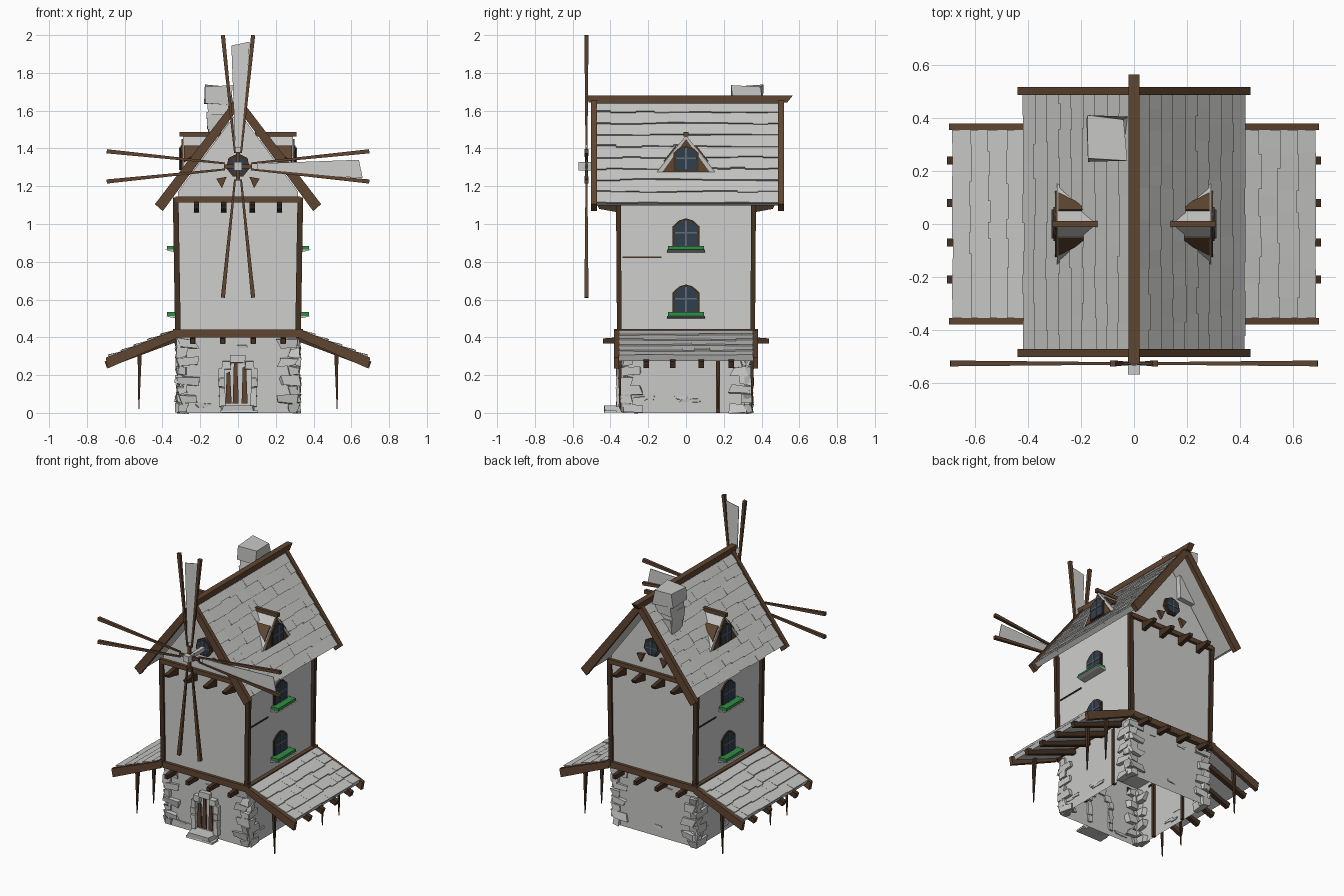
import bpy, bmesh, math, random
from mathutils import Vector

random.seed(4)
cube = bpy.data.objects.get("Cube")
if cube:
    bpy.data.objects.remove(cube)


def material(name, r, g, b):
    m = bpy.data.materials.new(name)
    m.use_nodes = True
    m.diffuse_color = (r, g, b, 1)
    m.node_tree.nodes["Principled BSDF"].inputs["Base Color"].default_value = (r, g, b, 1)
    return m


PLASTER = material("pale plaster", .62, .62, .61)
STONE = material("grey stone", .58, .58, .57)
SHINGLE = material("shingle grey", .56, .56, .55)
WOOD = material("brown wood", .115, .06, .03)
DARK = material("dark wood", .06, .032, .017)
GLASS = material("blue glass", .03, .05, .075)
LEAD = material("window lead", .13, .15, .17)
GREEN = material("green planter", .03, .27, .06)


# A piece is two matching loops of points, joined into a solid
def slab(axis, pts, lo, hi):
    i = "xyz".index(axis)
    def loop(v):
        return [Vector(p[:i] + (v,) + p[i:]) for p in pts]
    return loop(lo), loop(hi)


def box(x0, x1, y0, y1, z0, z1):
    return slab("z", [(x0, y0), (x1, y0), (x1, y1), (x0, y1)], z0, z1)


def beam(a, b, w, h, taper=1.0):
    a, b = Vector(a), Vector(b)
    d = (b - a).normalized()
    s = d.cross(Vector((0, 1, 0)) if abs(d.y) < .9 else Vector((0, 0, 1))).normalized()
    t = d.cross(s)
    def ring(c, k):
        return [c + s * (w * k * i / 2) + t * (h * k * j / 2)
                for i, j in ((-1, -1), (1, -1), (1, 1), (-1, 1))]
    return ring(a, 1), ring(b, taper)


def rock(c, size, jitter=.25):
    c, size = Vector(c), Vector(size)
    return tuple([c + Vector(k * n * (.5 + random.uniform(-jitter, jitter / 2)) for k, n in zip(s, size))
                  for s in ((-1, -1, z), (1, -1, z), (1, 1, z), (-1, 1, z))] for z in (-1, 1))


def flip(pieces, sx=1, sy=1):
    return [tuple([Vector((v.x * sx, v.y * sy, v.z)) for v in loop] for loop in p) for p in pieces]


def sides(pieces):
    return pieces + flip(pieces, sx=-1)


def ends(pieces):
    return pieces + flip(pieces, sy=-1)


def turned(pieces):
    return pieces + flip(pieces, -1, -1)


def part(name, mat, pieces, open_bottom=False):
    bm = bmesh.new()
    for la, lb in pieces:
        a = [bm.verts.new(v) for v in la]
        b = [bm.verts.new(v) for v in lb]
        n = len(a)
        if not open_bottom:
            bm.faces.new(a[::-1])
        bm.faces.new(b)
        for i in range(n):
            j = (i + 1) % n
            bm.faces.new((a[i], a[j], b[j], b[i]))
    bmesh.ops.recalc_face_normals(bm, faces=bm.faces)
    me = bpy.data.meshes.new(name)
    bm.to_mesh(me)
    bm.free()
    me.materials.append(mat)
    ob = bpy.data.objects.new(name, me)
    bpy.context.collection.objects.link(ob)


def shingles(top, low, y0, y1, rows):
    """Slab with overlapping tiles laid down one slope."""
    top, low = Vector(top), Vector(low)
    d = low - top
    n = Vector((-d.y, d.x)).normalized()
    def at(t, k):
        return tuple(top + d * t + n * k)
    out = [slab("y", [at(0, 0), at(1, 0), at(1, -.025), at(0, -.025)], y0, y1)]
    for r in range(rows):
        y = y0
        while y < y1 - .001:
            e = min(y + random.uniform(.06, .14), y1)
            if y1 - e < .04:
                e = y1
            t0, t1 = r / rows, min((r + 1 + random.uniform(0, .18)) / rows, 1.01)
            out.append(slab("y", [at(t0, 0), at(t0, .002), at(t1, random.uniform(.009, .013)), at(t1, 0)], y, e))
            y = e
    return out


# Stone ground floor, open underneath, with rough corner stones
part("stone_base", STONE, [box(-.31, .31, -.335, .335, 0, .42)], open_bottom=True)
quoins = []
for sx in (-1, 1):
    for sy in (-1, 1):
        for k in range(8):
            z = .025 + k * .049
            long = .11 if k % 2 else .06
            quoins.append(rock((sx * (.325 - long / 2), sy * .33, z), (long, .05, .05)))
            quoins.append(rock((sx * .305, sy * (.345 - (.17 - long) / 2), z), (.05, .17 - long, .05)))
part("corner_stones", STONE, quoins)
chips = [rock((random.uniform(-.2, .2), sy * .335, random.choice((.04, .07, .35))), (.06, .012, .02))
         for sy in (-1, 1) for k in range(3)]
chips += [rock((sx * .31, random.uniform(-.25, .25), random.uniform(.03, .1)), (.012, .07, .02))
          for sx in (-1, 1) for k in range(5)]
part("wall_chips", STONE, chips)
part("base_studs", DARK, turned([box(.295, .316, .16, .18, 0, .4), box(.295, .309, -.12, -.1, 0, .4)]))

# Door with stone arch and step
part("door_opening", PLASTER, [slab("y", [(-.075, .04), (.075, .04), (.075, .22), (0, .29), (-.075, .22)], -.341, -.335)])
part("door_planks", WOOD, [slab("y", [(x - .016, .05), (x + .016, .05), (x + .008, h), (x - .01, h - .01)], -.35, -.341)
                           for x, h in ((-.05, .22), (-.012, .27), (.035, .25))])
arch = sides([rock((.085, -.345, z), (.035, .05, .05), .12) for z in (.06, .11, .16, .21)]
             + [rock((.062, -.345, .25), (.05, .05, .045), .12)])
part("door_arch", STONE, arch + [rock((0, -.345, .285), (.08, .05, .04), .12)])
part("door_step", STONE, [rock((0, -.38, .022), (.18, .1, .04), .08), rock((.01, -.4, .008), (.2, .07, .012), .05)])

# Upper storey and gables in one profile
part("upper_walls", PLASTER, [slab("y", [(-.318, .42), (.318, .42), (.318, 1.17), (0, 1.6), (-.318, 1.17)], -.355, .355)])
part("corner_posts", DARK, ends(sides([beam((.318, .353, .42), (.33, .358, 1.14), .03, .025)])))
part("gable_beams", WOOD, ends([box(-.33, .33, .35, .375, 1.115, 1.145)]))
part("floor_beams", WOOD, ends([box(-.34, .34, .345, .375, .40, .442)]) + sides([box(.315, .345, -.38, .38, .41, .445)]))
part("gable_brackets", DARK, ends([slab("x", [(.35, 1.12), (.47, 1.1), (.46, 1.08), (.35, 1.06)], x - .014, x + .014)
                                   for x in (-.22, -.075, .075, .22)]))
part("floor_joists", DARK, ends([beam((x, .33, .385), (x, .44, .38), .03, .035, .8) for x in (-.24, -.08, .08, .24)]))
part("wall_crack_boards", DARK, turned([box(.316, .324, -.335, -.13, .82, .828)]))
part("gable_wedges", WOOD, sides(ends([slab("y", [(.06, 1.25), (.115, 1.24), (.085, 1.19)], .355, .375)])))

# Main roof
roof = shingles((0, 1.655), (.408, 1.113), -.485, .495, 9)
part("main_roof", SHINGLE, roof + flip(shingles((0, 1.655), (.408, 1.113), -.485, .495, 9), sx=-1))
rake = [(0, 1.68), (.44, 1.105), (.398, 1.068), (0, 1.61)]
part("rake_boards", WOOD, sides([slab("y", rake, -.502, -.472), slab("y", rake, .488, .518)]))
ridge = [(-.515, 1.642), (.535, 1.642), (.565, 1.68), (-.525, 1.68)]
part("ridge_beam", WOOD, [slab("x", ridge, -.02, .02)])

# Chimney
part("chimney", STONE, [rock((-.105, .32, z), (w, w + .02, h), .1) for z, w, h in
                        ((1.46, .12, .16), (1.55, .115, .09), (1.615, .125, .09), (1.685, .15, .1))])

# Dormers: tent roof, wooden front, window
def tent(x, y, z):
    return [Vector((x, -y, z)), Vector((x, y, z)), Vector((x, 0, 1.47))]
part("dormer_roofs", SHINGLE, sides([(tent(.12, .17, 1.25), tent(.292, .165, 1.262))]))
part("dormer_fronts", WOOD, sides([slab("x", [(-.125, 1.275), (.125, 1.275), (0, 1.45)], .28, .298)]))
part("dormer_ridges", WOOD, sides([box(.09, .31, -.012, .012, 1.462, 1.487)]))
plate = [Vector((x, y, 1.472 - 1.26 * y)) for x, y in ((.285, .05), (.285, .115), (.16, .05))]
part("dormer_boards", WOOD, sides(ends([(plate, [v + Vector((0, .005, .006)) for v in plate])])))

# Arched windows
def pane(w, h, z, x, depth):
    return slab("x", [(-w, z), (w, z), (w, z + h * .72), (w * .5, z + h * .93), (0, z + h), (-w * .5, z + h * .93), (-w, z + h * .72)], x, x + depth)

frames, panes, bars, boxes, shelves = [], [], [], [], []
for z, x, w, h in ((.53, .318, .062, .14), (.88, .318, .062, .14), (1.285, .296, .055, .12)):
    frames.append(pane(w + .01, h + .015, z - .005, x, .008))
    panes.append(pane(w, h, z, x + .004, .008))
    bars += [box(x + .012, x + .016, -.004, .004, z, z + h), box(x + .012, x + .016, -w, w, z + h * .5, z + h * .56)]
    if z < 1.2:
        boxes.append(box(.318, .375, -.095, .095, z - .018, z + .004))
        shelves.append(slab("y", [(.318, z - .03), (.36, z - .024), (.385, z - .016), (.318, z - .016)], -.1, .1))
part("window_frames", DARK, sides(frames))
part("window_panes", GLASS, sides(panes))
part("window_bars", LEAD, sides(bars))
part("planters", GREEN, sides(boxes))
part("planter_shelves", STONE, sides(shelves))

# Round gable windows
def disc(r, lo, hi):
    return slab("y", [(r * math.sin(k * math.tau / 7), 1.31 + r * math.cos(k * math.tau / 7)) for k in range(7)], lo, hi)
part("round_window_frames", DARK, ends([disc(.064, .355, .372)]))
part("round_window_panes", GLASS, ends([disc(.05, .372, .378)]))
part("round_window_bars", LEAD, ends([box(-.004, .004, .378, .382, 1.262, 1.358), box(-.048, .048, .378, .382, 1.306, 1.314)]))

# Side lean-to roofs with rafters and hanging stakes
for side, sx in (("left", 1), ("right", -1)):
    part(side + "_lean_to", SHINGLE, flip(shingles((.325, .44), (.68, .298), -.355, .355, 5), sx=sx))
edge = [(.325, .443), (.70, .292), (.69, .235), (.325, .395)]
part("lean_to_boards", WOOD, ends(sides([slab("y", edge, .355, .38)])))
part("lean_to_rafters", DARK, sides([beam((.31, y, .40), (.70, y, .255), .035, .03) for y in (-.21, -.07, .08, .24)]))
part("hanging_stakes", DARK, turned([beam((.52, y, .345), (.525, y, .02), .024, .024, .2) for y in (-.35, .17, .35)]))

# Sails: paired spars turned about the hub, two keep their cloth
def turn(pieces, q):
    c, s = round(math.cos(q * math.pi / 2)), round(math.sin(q * math.pi / 2))
    return [tuple([Vector((v.x * c + v.z * s, v.y, 1.305 - v.x * s + v.z * c)) for v in loop] for loop in p) for p in pieces]

spars = sides([beam((.08, -.527, .695), (.016, -.527, .07), .022, .022, .45)])
cloth = [slab("y", [(-.035, .64), (.062, .66), (.025, .1), (-.015, .1)], -.529, -.525)]
part("sail_spars", WOOD, [p for q in range(4) for p in turn(spars, q)])
part("sail_cloths", PLASTER, turn(cloth, 0) + turn(cloth, 1))
part("sail_hub", STONE, [box(-.022, .022, -.568, -.50, 1.283, 1.327), beam((0, -.50, 1.305), (0, -.35, 1.305), .025, .025)])
part("hub_cross", WOOD, [box(-.075, .075, -.535, -.52, 1.295, 1.315), box(-.01, .01, -.535, -.52, 1.23, 1.38)])
